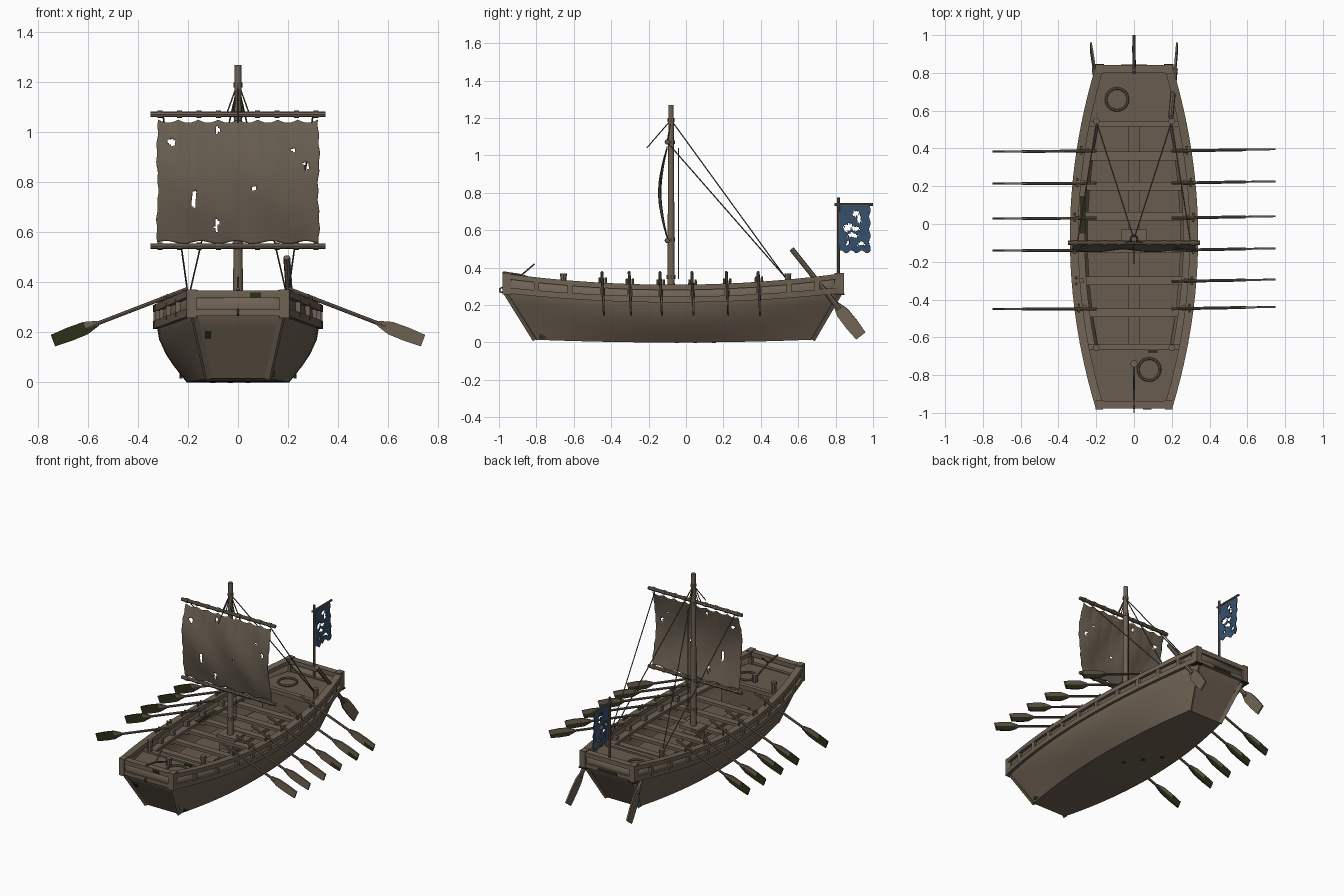
import bpy, bmesh, math
from math import sin, pi
from mathutils import Vector as V, Matrix

cube = bpy.data.objects.get("Cube")
if cube:
    bpy.data.objects.remove(cube, do_unlink=True)


def material(name, r, g, b):
    m = bpy.data.materials.new(name)
    m.use_nodes = True
    m.diffuse_color = (r, g, b, 1)
    bsdf = m.node_tree.nodes["Principled BSDF"]
    bsdf.inputs["Base Color"].default_value = (r, g, b, 1)
    bsdf.inputs["Roughness"].default_value = 0.9
    return m


WOOD = material("weathered wood", .157, .122, .086)
DECK = material("worn deck wood", .138, .108, .077)
SAIL = material("sail cloth", .142, .113, .082)
ROPE = material("old rope", .12, .098, .075)
MOSS = material("dark moss", .026, .029, .01)
BLUE = material("flag blue", .036, .081, .152)


def finish(name, bm, *mats, smooth=True, recalc=True):
    if recalc:
        bmesh.ops.recalc_face_normals(bm, faces=bm.faces)
    me = bpy.data.meshes.new(name)
    bm.to_mesh(me)
    bm.free()
    ob = bpy.data.objects.new(name, me)
    bpy.context.collection.objects.link(ob)
    for m in mats:
        me.materials.append(m)
    if smooth:
        bpy.ops.object.select_all(action='DESELECT')
        bpy.context.view_layer.objects.active = ob
        ob.select_set(True)
        bpy.ops.object.shade_smooth_by_angle(angle=.65)
    return ob


def add_box(bm, c, s, rot=None):
    m = Matrix.Translation(c) @ (rot or Matrix()) @ Matrix.Diagonal((*s, 1))
    bmesh.ops.create_cube(bm, size=1, matrix=m)


def add_rod(bm, p, q, r, r2=None, n=8):
    p, q = V(p), V(q)
    m = Matrix.Translation((p + q) / 2) @ (q - p).to_track_quat('Z', 'Y').to_matrix().to_4x4()
    bmesh.ops.create_cone(bm, cap_ends=True, segments=n, radius1=r, radius2=r2 or r,
                          depth=(q - p).length, matrix=m)


def boxes(name, items, mat=WOOD):
    bm = bmesh.new()
    for it in items:
        add_box(bm, *it)
    return finish(name, bm, mat, smooth=False)


def rods(name, items, mat=WOOD):
    bm = bmesh.new()
    for it in items:
        add_rod(bm, *it)
    return finish(name, bm, mat)


def ring(name, c, major, minor, mat, rot=(0, 0, 0)):
    bpy.ops.mesh.primitive_torus_add(location=c, major_radius=major, minor_radius=minor,
                                     major_segments=24, minor_segments=6, rotation=rot)
    ob = bpy.context.object
    ob.name = name
    ob.data.materials.append(mat)
    bpy.ops.object.shade_smooth_by_angle(angle=.9)


# Hull shape: half width, wale height and rail height along y
def fullness(y):
    return max(0, 1 - (2 * (y + .97) / 1.8 - 1) ** 2)


def half(y):
    return .19 + .135 * fullness(y)


def wale_z(y):
    return .28 - .05 * fullness(y)


def rail_z(y):
    return .355 - .06 * fullness(y)


def section(t):
    y, yb = -.97 + 1.8 * t, -.81 + 1.49 * t
    u = fullness(y)
    low, z0 = .125 + .08 * u, .015 * (1 - u)
    pts = []
    for k in (0, .15, .3, .5, .75, 1):
        f = k + (sin(k * pi / 2) - k) * u
        pts.append((low + (half(y) - low) * f, yb + (y - yb) * k, z0 + (wale_z(y) - z0) * k))
    pts.append((half(y) - .005, y, rail_z(y)))
    return pts


bm = bmesh.new()
N = 24
left, right = [], []
for i in range(N + 1):
    s = section(i / N)
    left.append([bm.verts.new(p) for p in s])
    right.append([bm.verts.new((-x, y, z)) for x, y, z in s])
for i in range(N):
    for side in (left, right):
        for j in range(6):
            bm.faces.new((side[i][j], side[i + 1][j], side[i + 1][j + 1], side[i][j + 1]))
    bm.faces.new((left[i][0], right[i][0], right[i + 1][0], left[i + 1][0]))
for e in (0, N):
    for j in range(6):
        bm.faces.new((left[e][j], left[e][j + 1], right[e][j + 1], right[e][j]))
hull = finish("hull", bm, WOOD)
if hull.data.polygons[12].normal.z > 0:
    hull.data.flip_normals()
sol = hull.modifiers.new("planking", 'SOLIDIFY')
sol.thickness, sol.offset = .018, -1


# Long timbers following the sides
def timber(name, zf, inset, w, h, y0=-.97, y1=.83):
    bm = bmesh.new()
    for s in (1, -1):
        prev = None
        for i in range(N + 1):
            y = y0 + (y1 - y0) * i / N
            x, z = half(y) - inset, zf(y)
            cur = [bm.verts.new((s * (x + a * w / 2), y, z + b * h / 2))
                   for a, b in ((-1, -1), (1, -1), (1, 1), (-1, 1))]
            if prev:
                for k in range(4):
                    bm.faces.new((prev[k], prev[k - 1], cur[k - 1], cur[k]))
            if i in (0, N):
                bm.faces.new(cur)
            prev = cur
    finish(name, bm, WOOD, smooth=False)


timber("top_rail", rail_z, .008, .045, .028)
timber("wale", wale_z, -.002, .024, .032)
timber("inner_stringer", lambda y: wale_z(y) + .005, .042, .045, .018, -.65, .53)

# Bulwark posts outside and ribs inside, one pair at every oar
OAR_Y = (.39, .22, .035, -.135, -.3, -.445)
bulwark, ribs = [], []
for s in (1, -1):
    for y in (-.8, -.62, .55, .7) + OAR_Y:
        zc = (wale_z(y) + rail_z(y)) / 2
        bulwark.append(((s * (half(y) + .003), y, zc), (.02, .026, rail_z(y) - wale_z(y))))
        if y in OAR_Y:
            ribs.append(((s * (half(y) - .036), y, .235), (.03, .025, .09)))
boxes("bulwark_posts", bulwark)
boxes("inner_ribs", ribs)

# Bow and stern crossbeams with corner posts and raked corner boards
ends, boards = [], []
for y, top, low in ((-.957, -.964, -.806), (.82, .824, .676)):
    ends += [((0, y, .352), (.40, .042, .03)), ((0, y, .278), (.39, .04, .026))]
    ends += [((s * .185, y, .315), (.04, .05, .115)) for s in (1, -1)]
    boards += [((s * .176, top, .27), (s * .12, low, .016), .016, .016, 4) for s in (1, -1)]
boxes("end_beams", ends)
rods("corner_boards", boards)


# Decks and floor tapered to the hull
def deck(name, y0, y1, z, inset):
    bm = bmesh.new()
    ys = [y0 + (y1 - y0) * i / 10 for i in range(11)]
    vs = [bm.verts.new((half(y) - inset, y, z)) for y in ys]
    vs += [bm.verts.new((inset - half(y), y, z)) for y in reversed(ys)]
    f = bm.faces.new(vs)
    g = bmesh.ops.extrude_face_region(bm, geom=[f])
    bmesh.ops.translate(bm, vec=(0, 0, -.018),
                        verts=[v for v in g["geom"] if isinstance(v, bmesh.types.BMVert)])
    finish(name, bm, DECK, smooth=False)


deck("fore_deck", -.955, -.645, .285, .014)
deck("aft_deck", .525, .815, .285, .014)
deck("main_floor", -.65, .53, .135, .078)
boxes("bulkheads", [((0, y, .205), (.37, .02, .15)) for y in (-.655, .535)], DECK)
boxes("deck_edge_beams", [((0, y, .282), (.5, .03, .028)) for y in (-.65, .53)])
THWARTS = (.36, .2, .04, -.13, -.3, -.47)
boxes("thwarts", [((0, y, .215), (2 * half(y) - .06, .045, .02)) for y in THWARTS])
boxes("keelson", [((0, -.06, .145), (.06, 1.16, .025))], DECK)


# Oars: round shaft with a flat blade split into strips; mossy(front, along, low) picks dark faces
def oar(name, p, q, n, blade, width, r, mossy):
    p, q, n = V(p), V(q), V(n)
    d = (q - p).normalized()
    u = n.cross(d)
    bm = bmesh.new()
    strips = [(0, .44), (.35, .5), (.7, .47), (.97, .18)]
    front, back = [[[bm.verts.new(q - d * (k * blade) + u * (side * w * width) + n * o)
                     for side in (-1, 0, 1)] for k, w in strips] for o in (.005, -.005)]
    for sheet in (front, back):
        for a, b in zip(sheet, sheet[1:]):
            for j in (0, 1):
                bm.faces.new((a[j], a[j + 1], b[j + 1], b[j]))
    rim = [e for e in bm.edges if e.is_boundary]
    bmesh.ops.bridge_loops(bm, edges=rim)
    bmesh.ops.recalc_face_normals(bm, faces=bm.faces)
    for f in bm.faces:
        c = f.calc_center_median() - q
        f.material_index = int(mossy(f.normal.y < -.5, -c.dot(d) / blade, c.dot(u) > 0))
    add_rod(bm, p, q - d * blade * .8, r)
    finish(name, bm, WOOD, MOSS, recalc=False)


def left_moss(forward, along, low):
    return low and not forward


def left_aft_moss(forward, along, low):
    return low and (along < .3 or not forward)


def right_moss(forward, along, low):
    return low or along < (.7 if forward else .3)


def clean(forward, along, low):
    return False


pins = []
for s, side in ((1, "left"), (-1, "right")):
    for i, y in enumerate(OAR_Y):
        x = half(y) - .01
        for dy in (-.016, .016):
            pins.append(((s * x, y + dy, rail_z(y)), (s * x, y + dy, rail_z(y) + .042), .008, .006))
        if s < 0 and i == 4:
            continue
        moss = right_moss if s < 0 else left_aft_moss if i < 3 else left_moss
        oar(f"{side}_oar_{i + 1}", (s * .2, y - .004, .375), (s * .74, y + .006 * s, .167),
            (0, s, 0), .2, .056, .0078, moss)
rods("oar_pins", pins)
oar("left_steering_oar", (.195, .565, .5), (.228, .935, .035), (1, 0, 0), .23, .072, .014, clean)
oar("right_steering_oar", (-.2, .76, .26), (-.228, .935, .035), (1, 0, 0), .23, .072, .014, clean)

# Mast, yards and collars
rods("mast", [((0, -.08, .13), (0, -.08, 1.27), .021, .014, 12)])
boxes("mast_step", [((0, -.08, .17), (.1, .1, .07)), ((0, -.08, .235), (.14, .1, .02))])
rods("yards", [((-.35, -.1, z), (.35, -.1, z), .0115) for z in (1.072, .545)])
rods("mast_bands", [((0, -.08, z), (0, -.08, z + .02), r)
                    for z, r in ((1.18, .018), (1.06, .02), (.54, .022), (.34, .024))])
rods("yard_lashings", [((x * .078 - .01, -.1, z), (x * .078 + .01, -.1, z), .0145)
                       for x in (-4, -3, -2, -1, 1, 2, 3, 4) for z in (1.072, .545)])


# Torn cloth: a grid with ragged holes left out
def cloth(name, na, nb, shape, holes, mat):
    bm = bmesh.new()
    grid = [[bm.verts.new(shape(i / na, j / nb)) for j in range(nb + 1)] for i in range(na + 1)]
    for i in range(na):
        for j in range(nb):
            a, b = (i + .5) / na, (j + .5) / nb
            if all(((a - x) / w) ** 2 + ((b - y) / h) ** 2 > 1 + .4 * sin(90 * a + 60 * b)
                   for x, y, w, h in holes):
                bm.faces.new((grid[i][j], grid[i + 1][j], grid[i + 1][j + 1], grid[i][j + 1]))
    loose = [v for v in bm.verts if not v.link_faces]
    bmesh.ops.delete(bm, geom=loose, context='VERTS')
    ob = finish(name, bm, mat)
    m = ob.modifiers.new("thickness", 'SOLIDIFY')
    m.thickness, m.offset = .004, 0


def sail_shape(a, b):
    x = (a - .5) * (.645 + .006 * sin(11 * b) + .004 * sin(41 * b + 3 * a))
    z = .56 + .49 * b - b * .012 * abs(sin(a * pi * 8)) + (1 - b) * .006 * sin(a * 29)
    return x, -.1 - .04 * sin(pi * b) + .007 * sin(13 * a + 5 * b) * sin(pi * b), z


cloth("sail", 80, 64, sail_shape,
      [(.09, .83, .025, .03), (.37, .92, .012, .03), (.225, .35, .016, .07), (.37, .15, .013, .045),
       (.6, .45, .013, .017), (.92, .64, .012, .045), (.84, .77, .008, .02)], SAIL)


def flag_shape(a, b):
    z = .735 - .25 * (1 - b) + (1 - b) * .008 * sin(a * 19)
    return .009 * sin(7 * a + 3 * b) * (1 - b), .815 + a * (.168 + .004 * sin(b * 23)), z


cloth("flag", 40, 50, flag_shape,
      [(.55, .82, .09, .06), (.66, .7, .06, .1), (.3, .52, .13, .08), (.55, .5, .14, .05),
       (.45, .35, .16, .05), (.75, .16, .12, .04), (.3, .2, .05, .05)], BLUE)
rods("flag_pole", [((0, .815, .27), (0, .815, .775), .008),
                   ((0, .795, .738), (0, 1, .738), .007)])

# Rigging
lines = [((0, -.08, 1.19), (0, -.21, 1.04), .003), ((.012, -.04, 1.04), (.012, -.04, .34), .003)]
for s in (1, -1):
    lines += [((0, -.08, 1.19), (s * .195, .53, .35), .0033),
              ((s * .3, -.1, 1.07), (s * .2, .53, .35), .0033),
              ((0, -.08, 1.2), (s * .045, -.1, 1.075), .003),
              ((0, -.08, 1.2), (s * .02, -.1, 1.075), .003)]
rods("rigging", lines, ROPE)

# Bollards, bow line and coils on the decks
rods("bollards", [((s * .2, y, .27), (s * .2, y, .37), .014, .018)
                  for s in (1, -1) for y in (-.655, .545)])
rods("bow_bollard", [((0, -.74, .28), (0, -.74, .335), .016, .02)])
rods("bow_line", [((0, -.74, .31), (0, -.88, .36), .006), ((0, -.88, .36), (0, -.98, .375), .006),
                  ((0, -.88, .36), (0, -.81, .42), .004)], ROPE)
ring("bow_ring", (0, -.985, .28), .012, .004, ROPE, (0, pi / 2, 0))
for c in ((.08, -.77), (-.09, .66)):
    ring("rope_coil", (*c, .291), .058, .007, ROPE)

# Moss patches
tilt = Matrix.Rotation(.54, 4, 'X')
boxes("moss_patches", [((.07, -.979, .35), (.045, .006, .02)),
                       ((-.12, -.923, .19), (.025, .006, .03), tilt),
                       ((-.272, .07, .243), (.03, .24, .008)),
                       ((.1, -.67, .287), (.05, .025, .006)),
                       ((0, .841, .278), (.14, .006, .014)),
                       ((.142, -.765, .035), (.008, .035, .025))]
      + [((s * .185, .82, .258), (.05, .055, .008)) for s in (1, -1)]
      + [((x, y, .001), (.02, .02, .008)) for x, y in ((.04, -.05), (-.03, .05), (-.1, .15))], MOSS)
